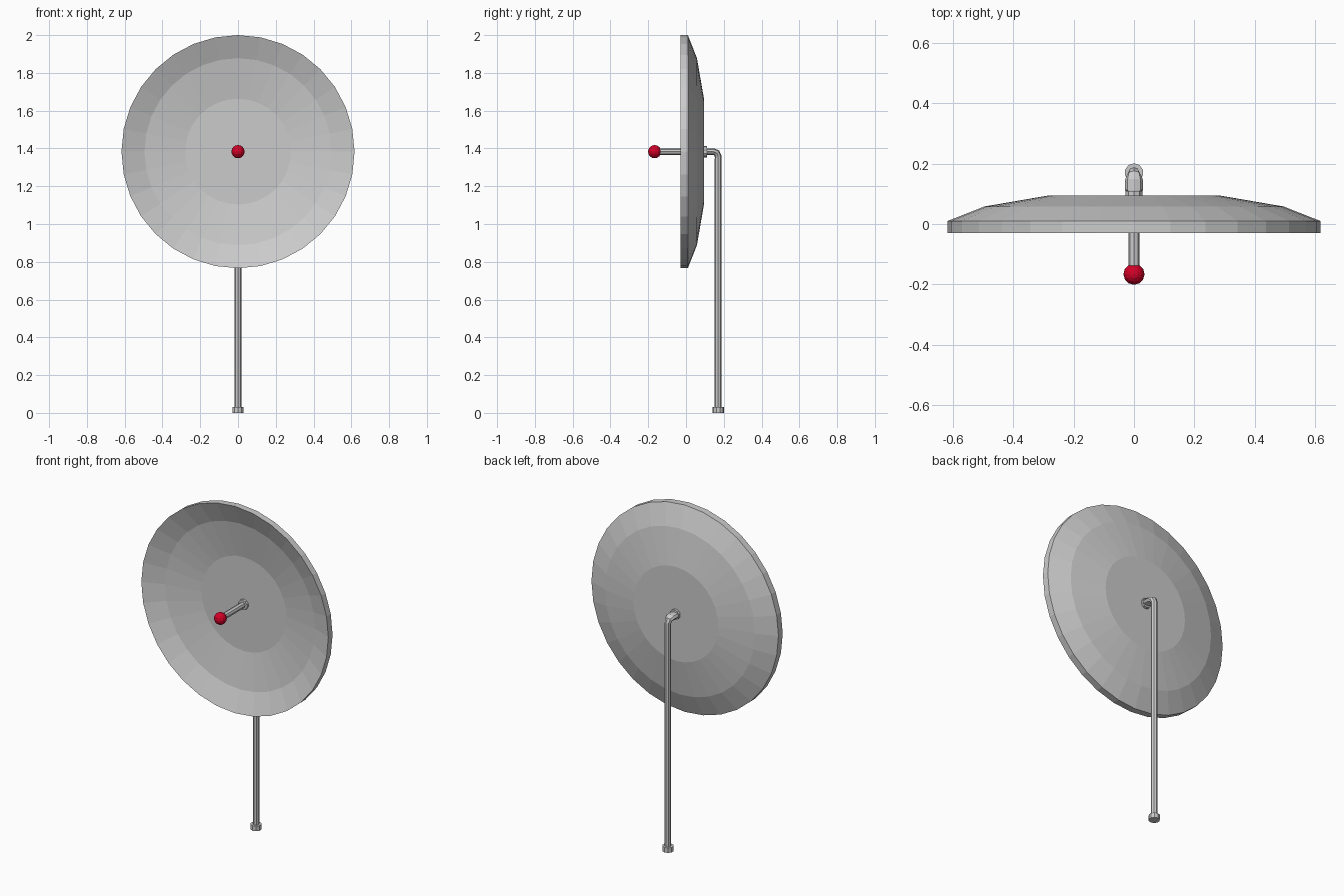
import bpy, bmesh
from math import sin, cos, pi, radians
from mathutils import Vector

if "Cube" in bpy.data.objects:
    bpy.data.objects.remove(bpy.data.objects["Cube"])

ZC = 1.383   # height of the dish axis
PY = 0.17    # y of the upright pole


def loft(name, rings, caps=True, closed=False):
    """Join equal-sized rings of points into a skin."""
    bm = bmesh.new()
    loops = [[bm.verts.new(p) for p in ring] for ring in rings]
    n = len(loops[0])
    for a, b in zip(loops, loops[1:]):
        for i in range(n):
            j = (i + 1) % n
            bm.faces.new((a[i], a[j], b[j], b[i]))
    if caps:
        bm.faces.new(loops[0])
        bm.faces.new(loops[-1])
    bmesh.ops.recalc_face_normals(bm, faces=bm.faces)
    me = bpy.data.meshes.new(name)
    bm.to_mesh(me)
    bm.free()
    ob = bpy.data.objects.new(name, me)
    bpy.context.collection.objects.link(ob)
    return ob


def ring(y, z, rx, r, tilt, n):
    """Ring around a path in the YZ plane; tilt 0 = axis along y, 90 = axis along z."""
    t = radians(tilt)
    up = Vector((0, sin(t), cos(t)))
    c = Vector((0, y, z))
    return [c + Vector((rx * sin(2 * pi * i / n), 0, 0)) + up * r * cos(2 * pi * i / n)
            for i in range(n)]


# Dish: solid bowl, from the inner floor out over the rim to the back
dish_profile = [(0.057, 0.28), (0.02, 0.495), (-0.03, 0.617),
                (0.01, 0.617), (0.058, 0.495), (0.095, 0.28)]
loft("dish", [ring(y, ZC, r, r, 0, 32) for y, r in dish_profile])

# Pole: feed arm through the dish, elbow, and upright in one bent pipe
R = 0.018
path = [(-0.15, ZC, R, 0), (0.10, ZC, R, 0), (0.112, ZC, 0.03, 0), (0.145, ZC, 0.03, 15),
        (0.163, ZC - 0.007, 0.023, 45), (PY, ZC - 0.025, R, 75), (PY, ZC - 0.04, R, 90),
        (PY, 0.01, R, 90)]
loft("pole", [ring(y, z, rx, R, t, 8) for y, z, rx, t in path])

# Collar where the pipe passes through the dish
loft("collar", [ring(y, ZC, 0.03, 0.03, 0, 10) for y in (0.042, 0.11)])

# Foot of the pole
loft("foot", [ring(PY, z, 0.031, 0.031, 90, 10) for z in (0, 0.03)])

# Red receiver ball at the tip
bpy.ops.mesh.primitive_uv_sphere_add(segments=12, ring_count=8, radius=0.035,
                                     location=(0, -0.166, ZC))
ball = bpy.context.object
ball.name = "receiver_ball"
red = bpy.data.materials.new("red")
red.diffuse_color = (0.65, 0.0, 0.02, 1)
red.use_nodes = True
red.node_tree.nodes["Principled BSDF"].inputs["Base Color"].default_value = red.diffuse_color
ball.data.materials.append(red)
